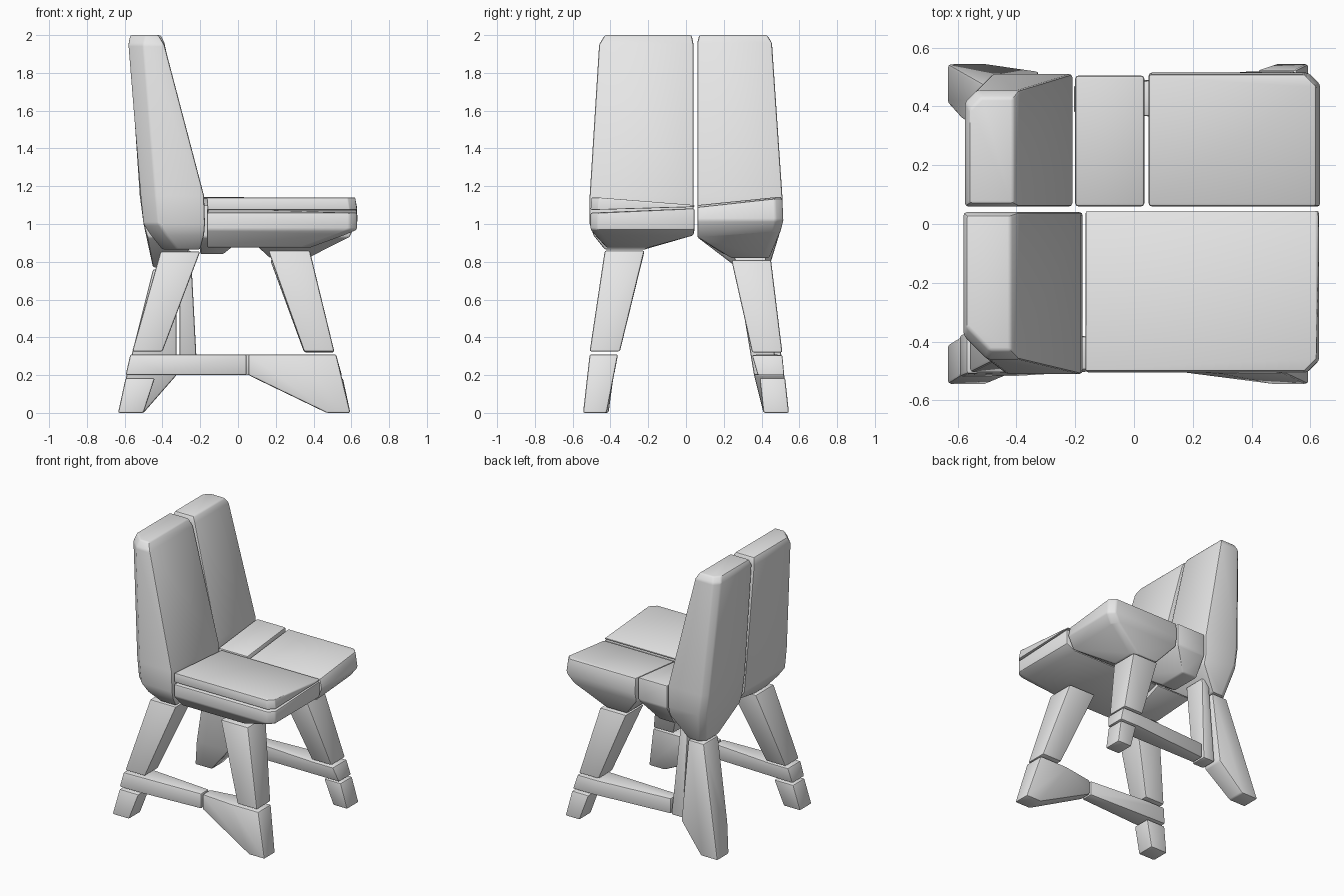
import bpy
import bmesh
import math

cube = bpy.data.objects.get("Cube")
if cube:
    bpy.data.objects.remove(cube, do_unlink=True)

grey = bpy.data.materials.new("plain_grey")
grey.use_nodes = True
grey.diffuse_color = (0.8, 0.8, 0.8, 1)
grey.node_tree.nodes["Principled BSDF"].inputs["Base Color"].default_value = grey.diffuse_color


def section(z_first, z_last, x0, x1, y0, y1, rear_cut, front_cut):
    """Corners of one cross-section, with the outer corners optionally cut off."""
    outer = y0 if abs(y0) > abs(y1) else y1
    inward = -math.copysign(1, outer)
    for x, cut, along in ((x0, rear_cut, 1), (x1, front_cut, -1)):
        for y, z in ((y0, z_first), (y1, z_last)):
            if y == outer and cut:
                yield x, y + inward * cut, z
                yield x + along * cut, y, z
            else:
                yield x, y, z


def block(name, *rows, rear_cut=0, front_cut=0, bevel=0.01):
    """Chunky convex block wrapped around sections: z, x0, x1, y0, y1.
    A row may start with two heights, one for each y edge."""
    bm = bmesh.new()
    for row in rows:
        full = row if len(row) > 5 else (row[0], *row)
        for corner in section(*full, rear_cut, front_cut):
            bm.verts.new(corner)
    bmesh.ops.remove_doubles(bm, verts=bm.verts[:], dist=0.0005)
    hull = bmesh.ops.convex_hull(bm, input=bm.verts[:])
    spare = set(hull["geom_interior"] + hull["geom_unused"])
    spare = [g for g in spare if isinstance(g, bmesh.types.BMVert)]
    bmesh.ops.delete(bm, geom=spare, context="VERTS")
    bmesh.ops.dissolve_limit(bm, angle_limit=math.radians(3),
                             verts=bm.verts[:], edges=bm.edges[:])
    # Soften the pronounced corners only
    sharp = [e for e in bm.edges if e.calc_face_angle(0) > math.radians(25)]
    bmesh.ops.bevel(bm, geom=sharp, offset=bevel, offset_type="OFFSET", segments=2,
                    profile=0.5, affect="EDGES", clamp_overlap=True)
    bmesh.ops.recalc_face_normals(bm, faces=bm.faces[:])
    mesh = bpy.data.meshes.new(name)
    bm.to_mesh(mesh)
    bm.free()
    mesh.materials.append(grey)
    ob = bpy.data.objects.new(name, mesh)
    bpy.context.collection.objects.link(ob)
    bpy.ops.object.select_all(action="DESELECT")
    ob.select_set(True)
    bpy.context.view_layer.objects.active = ob
    bpy.ops.object.shade_smooth_by_angle(angle=math.radians(30))


# Backrest halves, tapering up and wrapping below the seat
block("backrest_near_half",
      (2, -.57, -.42, -.43, .03), (1.95, -.58, -.39, -.46, .04),
      (1.15, -.515, -.18, -.51, .04), (1, -.5, -.175, -.51, .04),
      (.94, -.46, -.18, -.49, .04), (.865, -.4, -.2, -.43, -.22),
      rear_cut=.08)
block("backrest_far_half",
      (2, -.56, -.41, .07, .43), (1.96, -.575, -.39, .06, .455),
      (1.15, -.52, -.21, .06, .51), (1, -.5, -.21, .06, .51),
      (.93, -.48, -.21, .06, .49), (.77, -.45, -.33, .27, .44),
      rear_cut=.04)

# Near seat half: a wedge-shaped cushion over a tapered base
block("seat_near_cushion",
      (1.14, 1.1, -.165, .62, -.5, .045), (1.075, 1.09, -.16, .63, -.505, .045),
      front_cut=.04, bevel=.005)
block("seat_near_base",
      (1.06, 1.083, -.165, .63, -.505, .045), (.97, -.165, .63, -.505, .045),
      (.94, -.165, .56, -.48, .04), (.875, -.165, .38, -.42, -.2),
      front_cut=.04)

# Far seat half: front block and a small filler block
block("seat_far_front",
      (1.09, 1.135, .05, .62, .06, .51), (1.02, .05, .635, .06, .515),
      (.93, .96, .05, .59, .06, .5), (.82, .17, .37, .24, .44),
      front_cut=.04)
block("seat_far_filler",
      (1.1, 1.145, -.2, .035, .06, .505), (.93, .98, -.2, .035, .06, .505),
      (.84, -.2, -.08, .2, .42))

# Near legs, feet and stretcher
block("near_front_leg", (.86, .16, .38, -.43, -.22), (.325, .35, .51, -.51, -.35))
block("near_back_leg", (.855, -.41, -.2, -.43, -.22), (.325, -.56, -.4, -.505, -.35))
block("near_front_flared_foot",
      (.31, .3, .52, -.51, -.36), (.31, .055, .06, -.49, -.4),
      (.2, .055, .07, -.49, -.4), (0, .47, .595, -.545, -.42))
block("near_stretcher",
      (.31, -.57, -.43, -.51, -.36), (.2, -.595, -.45, -.52, -.38),
      (.31, .04, .045, -.49, -.4), (.2, .04, .045, -.49, -.4))
block("near_back_foot", (.185, -.595, -.44, -.52, -.385), (0, -.635, -.5, -.545, -.41))

# Far legs, foot, stretcher and post
block("far_front_leg", (.81, .17, .38, .24, .45), (.32, .35, .51, .35, .51))
block("far_stretcher",
      (.305, .36, .52, .35, .51), (.2, .4, .55, .38, .52),
      (.31, -.205, -.2, .38, .47), (.2, -.205, -.2, .38, .47))
block("far_front_foot", (.185, .42, .555, .39, .525), (0, .48, .595, .41, .545))
block("far_back_post", (.86, -.31, -.25, .25, .42), (.2, -.31, -.215, .36, .48))
block("far_back_leg",
      (.76, -.45, -.325, .27, .44), (.2, -.59, -.325, .36, .52),
      (0, -.635, -.5, .41, .545))
